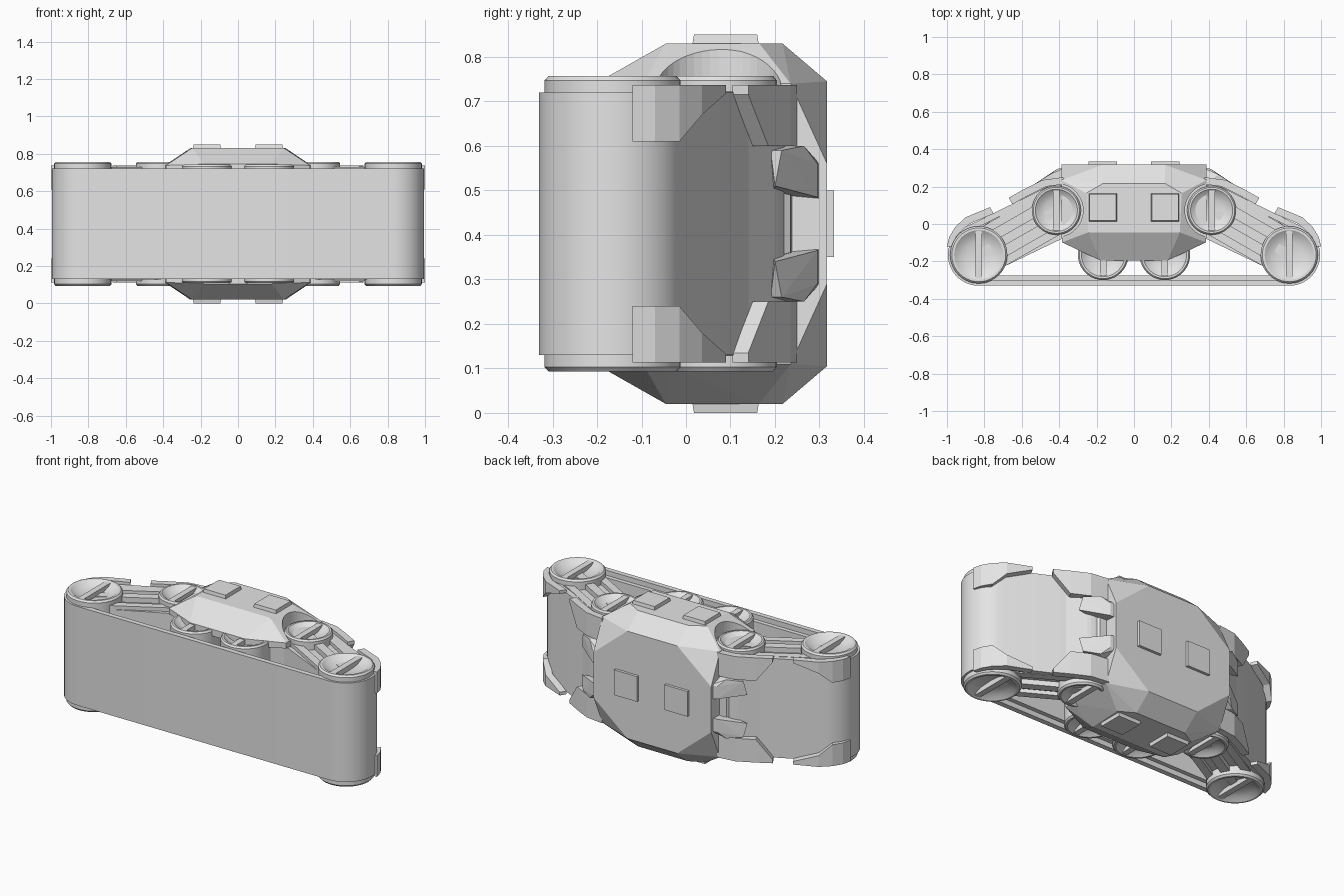
import bpy, bmesh, math
from mathutils import Vector, Matrix
from mathutils.geometry import convex_hull_2d

if "Cube" in bpy.data.objects:
    bpy.data.objects.remove(bpy.data.objects["Cube"])

MID = 0.425  # height of the horizontal mirror plane
grey = bpy.data.materials.new("light_grey")
grey.diffuse_color = (0.78, 0.78, 0.78, 1)
grey.use_nodes = True
grey.node_tree.nodes["Principled BSDF"].inputs["Base Color"].default_value = grey.diffuse_color


def finish(name, bm, mx=False, mz=False, smooth=False):
    """Mirror the mesh across x and/or the mid height, then make the object."""
    for on, axis in ((mx, 0), (mz, 2)):
        if not on:
            continue
        d = bmesh.ops.duplicate(bm, geom=bm.verts[:] + bm.edges[:] + bm.faces[:])["geom"]
        for v in d:
            if isinstance(v, bmesh.types.BMVert):
                v.co[axis] = -v.co[axis] if axis == 0 else 2 * MID - v.co[axis]
    bmesh.ops.recalc_face_normals(bm, faces=bm.faces[:])
    me = bpy.data.meshes.new(name)
    bm.to_mesh(me)
    bm.free()
    me.materials.append(grey)
    ob = bpy.data.objects.new(name, me)
    bpy.context.collection.objects.link(ob)
    if smooth:
        bpy.ops.object.select_all(action='DESELECT')
        ob.select_set(True)
        bpy.context.view_layer.objects.active = ob
        bpy.ops.object.shade_smooth_by_angle(angle=math.radians(30))
    return ob


def hull(bm, pts):
    vs = [bm.verts.new(p) for p in pts]
    r = bmesh.ops.convex_hull(bm, input=vs)
    junk = [g for g in r["geom_interior"] + r["geom_unused"] if isinstance(g, bmesh.types.BMVert)]
    if junk:
        bmesh.ops.delete(bm, geom=list(set(junk)), context='VERTS')


def box(bm, x0, x1, y0, y1, z0, z1, inset=0.0):
    hull(bm, [(x, y, z0) for x in (x0, x1) for y in (y0, y1)] +
         [(x, y, z1) for x in (x0 + inset, x1 - inset) for y in (y0 + inset, y1 - inset)])


def prism(bm, pts, z0, z1):
    a = [bm.verts.new((x, y, z0)) for x, y in pts]
    b = [bm.verts.new((x, y, z1)) for x, y in pts]
    bm.faces.new(a)
    bm.faces.new(b)
    for i in range(len(a)):
        j = (i + 1) % len(a)
        bm.faces.new((a[i], a[j], b[j], b[i]))


def circle(c, r, n=48):
    return [(c[0] + r * math.cos(2 * math.pi * i / n), c[1] + r * math.sin(2 * math.pi * i / n)) for i in range(n)]


OUT, UP, LOW = (0.83, -0.165), (0.415, 0.073), (0.165, -0.165)


# Track belt: a closed band around the four outer wheels
def outline(off):
    pts = []
    for (c, r) in ((OUT, 0.165), (UP, 0.135)):
        for s in (1, -1):
            pts += circle((c[0] * s, c[1]), r - off)
    return pts


order = convex_hull_2d(outline(0))


def band(name, off0, off1, z0, z1):
    bm = bmesh.new()
    loops = []
    for off, z in ((off0, z0), (off0, z1), (off1, z1), (off1, z0)):
        p = outline(off)
        loops.append([bm.verts.new((*p[i], z)) for i in order])
    n = len(order)
    for k in range(4):
        a, b = loops[k], loops[(k + 1) % 4]
        for i in range(n):
            j = (i + 1) % n
            bm.faces.new((a[i], a[j], b[j], b[i]))
    finish(name, bm, smooth=True)


band("track_belt", 0.0, 0.03, 0.13, 0.72)
band("track_belt_lining", 0.029, 0.055, 0.16, 0.69)

# Wheels: lathed drums with dished caps and a raised bar across each cap
for name, c, r, top in (("outer_wheels", OUT, 0.153, 0.757),
                        ("upper_wheels", UP, 0.131, 0.757),
                        ("lower_wheels", LOW, 0.135, 0.742)):
    bm = bmesh.new()
    prof = [(0.0, top - 0.035), (0.45 * r, top - 0.03), (0.7 * r, top - 0.018), (0.84 * r, top - 0.002),
            (0.86 * r, top), (0.94 * r, top), (r, top - 0.01), (r, MID)]
    vs = [bm.verts.new((x, 0, z)) for x, z in prof]
    es = [bm.edges.new(e) for e in zip(vs, vs[1:])]
    bmesh.ops.spin(bm, geom=vs + es, cent=(0, 0, 0), axis=(0, 0, 1), angle=2 * math.pi, steps=40)
    bmesh.ops.remove_doubles(bm, verts=bm.verts[:], dist=0.0005)
    box(bm, -0.018, 0.018, -0.85 * r, 0.85 * r, top - 0.05, top - 0.003)
    bmesh.ops.translate(bm, verts=bm.verts[:], vec=(*c, 0))
    finish(name, bm, mx=True, mz=True, smooth=True)

# Side arms joining the outer and upper wheels, with raised rails
bm = bmesh.new()
pts = [Vector(p) for p in circle(OUT, 0.115) + circle(UP, 0.15)]
prism(bm, [pts[i] for i in convex_hull_2d(pts)], 0.15, 0.70)
finish("side_arms", bm, mx=True)
bm = bmesh.new()
a, b = Vector(OUT), Vector(UP)
d = (b - a).normalized()
nrm = Vector((d.y, -d.x))
for off, w, top in ((0.0, 0.025, 0.73), (0.1, 0.022, 0.722), (-0.1, 0.022, 0.722)):
    prism(bm, [a + nrm * (off - w), b + nrm * (off - w), b + nrm * (off + w), a + nrm * (off + w)], 0.68, top)
finish("arm_rails", bm, mx=True, mz=True)

# Corner guard plates wrapping the edges of the belt
for name, path in (("outer_guards", [(1.0, -0.12, 0.61), (0.988, -0.07, 0.61), (0.955, -0.015, 0.61),
                                     (0.90, 0.036, 0.67), (0.77, 0.09, 0.718)]),
                   ("upper_guards", [(0.67, 0.14, 0.715), (0.59, 0.185, 0.60), (0.49, 0.235, 0.60),
                                     (0.38, 0.25, 0.60)])):
    bm = bmesh.new()
    rings = []
    for x, y, z in path:
        dx, dy = (-0.035, 0.0) if y < -0.05 else (-0.02, -0.035)
        rings.append([bm.verts.new(p) for p in ((x, y, z), (x, y, 0.737), (x + dx, y + dy, 0.737), (x + dx, y + dy, z))])
    bm.faces.new(rings[0])
    bm.faces.new(rings[-1])
    for r0, r1 in zip(rings, rings[1:]):
        for k in range(4):
            m = (k + 1) % 4
            bm.faces.new((r0[k], r0[m], r1[m], r1[k]))
    finish(name, bm, mx=True, mz=True)

# Forked claws between the body and the belt
bm = bmesh.new()
hull(bm, [(0.37, 0.30, 0.56), (0.37, 0.30, 0.48), (0.41, 0.295, 0.56), (0.41, 0.295, 0.485), (0.45, 0.265, 0.60),
          (0.53, 0.215, 0.59), (0.545, 0.20, 0.51), (0.50, 0.19, 0.59), (0.37, 0.19, 0.60), (0.37, 0.19, 0.49)])
hull(bm, [(0.37, 0.24, MID), (0.37, 0.24, 0.49), (0.43, 0.235, MID), (0.43, 0.235, 0.49),
          (0.46, 0.19, MID), (0.46, 0.19, 0.50), (0.37, 0.19, MID), (0.37, 0.19, 0.50)])
finish("claws", bm, mx=True, mz=True)

# Faceted central body
bm = bmesh.new()
corner = [(0.245, -0.045, 0.83), (0.255, 0.165, 0.83), (0.165, 0.217, 0.83), (0.165, 0.317, 0.745),
          (0.388, 0.317, 0.56), (0.388, 0.235, 0.74), (0.388, -0.045, 0.74), (0.385, -0.098, 0.738),
          (0.18, -0.195, 0.745)]
hull(bm, [(x * s, y, MID + (z - MID) * t) for x, y, z in corner for s in (1, -1) for t in (1, -1)])
bmesh.ops.dissolve_limit(bm, angle_limit=0.02, verts=bm.verts[:], edges=bm.edges[:])
body = finish("central_body", bm)

# Cutters: wheel recesses and the open space behind the front belt
bm = bmesh.new()
prism(bm, circle(UP, 0.143), 0.737, 1.0)
recess = finish("recess_cutter", bm, mx=True, mz=True)
bm = bmesh.new()
box(bm, -0.6, 0.6, -0.5, -0.06, 2 * MID - 0.705, 0.705)
hollow = finish("hollow_cutter", bm)
for cutter in (recess, hollow):
    m = body.modifiers.new("cut", 'BOOLEAN')
    m.operation, m.solver, m.object = 'DIFFERENCE', 'EXACT', cutter
    cutter.hide_render = True
bpy.context.view_layer.update()
cut_mesh = bpy.data.meshes.new_from_object(body.evaluated_get(bpy.context.evaluated_depsgraph_get()))
body.modifiers.clear()
body.data = cut_mesh
for cutter in (recess, hollow):
    bpy.data.objects.remove(cutter)

# Square pads on the ends and the back of the body
bm = bmesh.new()
box(bm, 0.09, 0.242, 0.013, 0.165, 0.82, 0.85, 0.005)
finish("end_pads", bm, mx=True, mz=True)
bm = bmesh.new()
box(bm, 0.09, 0.242, 0.305, 0.333, 0.35, 0.50)
finish("back_pads", bm, mx=True)
